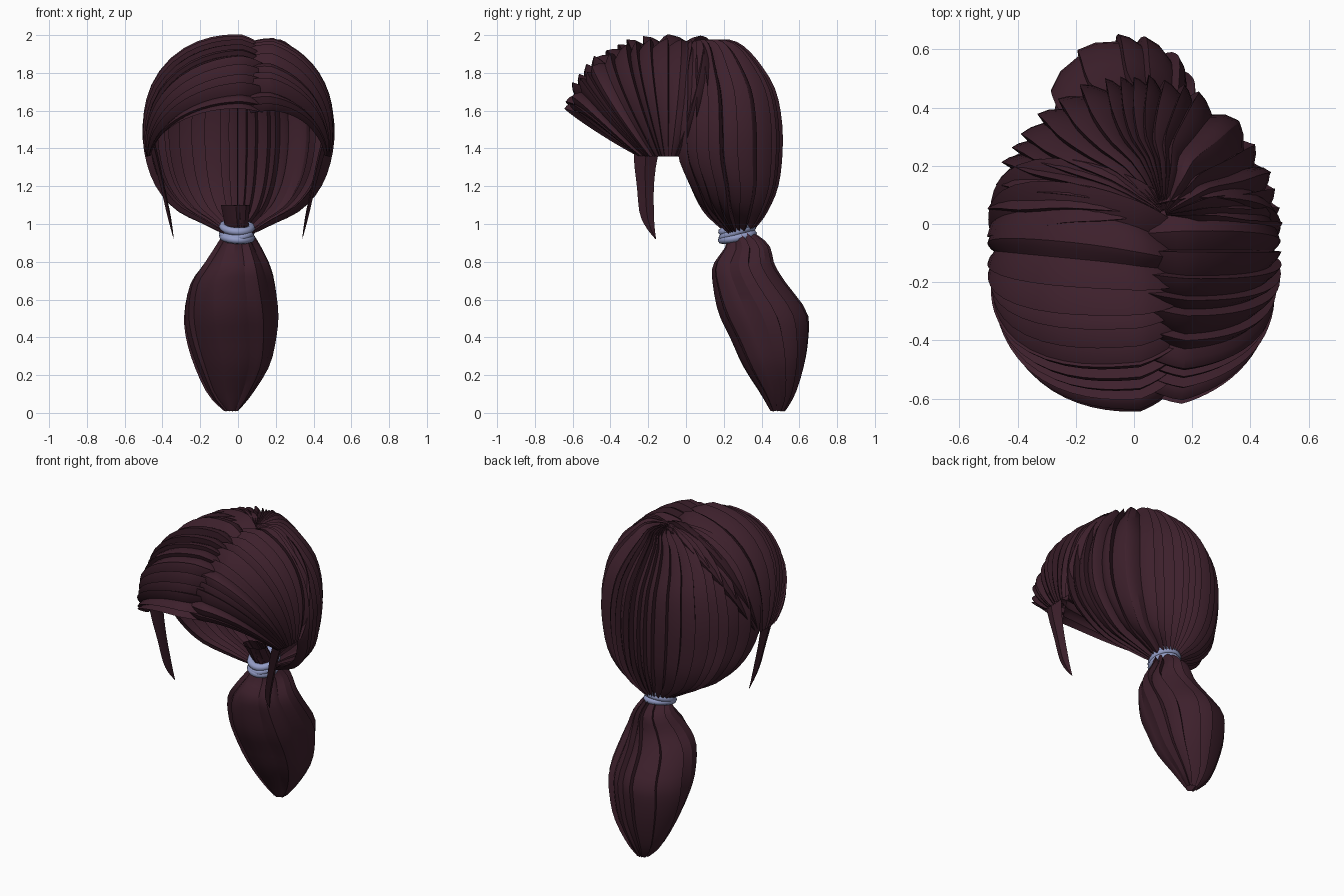
import bpy, bmesh, math, random
from mathutils import Vector

random.seed(4)
cube = bpy.data.objects.get("Cube")
if cube:
    bpy.data.objects.remove(cube)


def material(name, rgb):
    m = bpy.data.materials.new(name)
    m.use_nodes = True
    m.diffuse_color = (*rgb, 1)
    bsdf = next(n for n in m.node_tree.nodes if n.type == "BSDF_PRINCIPLED")
    bsdf.inputs["Base Color"].default_value = (*rgb, 1)
    return m


HAIR = material("dark plum hair", (0.047, 0.0145, 0.025))
BAND = material("lavender band", (0.29, 0.33, 0.56))


def finish(name, bm, mat, angle=25):
    mesh = bpy.data.meshes.new(name)
    bm.to_mesh(mesh)
    bm.free()
    mesh.materials.append(mat)
    ob = bpy.data.objects.new(name, mesh)
    bpy.context.collection.objects.link(ob)
    bpy.ops.object.select_all(action="DESELECT")
    ob.select_set(True)
    bpy.context.view_layer.objects.active = ob
    bpy.ops.object.shade_smooth_by_angle(angle=math.radians(angle))
    return ob


def strand_sheet(name, point, count, amp, centre, env, steps=20):
    """Surface point(u, t) split into tilted locks that run along t."""
    cuts = [0]
    for _ in range(count):
        cuts.append(cuts[-1] + random.uniform(0.6, 1.4))
    columns = []
    for a, b in zip(cuts, cuts[1:]):
        size = amp * random.uniform(0.6, 1.2)
        tilt = [-0.5, 0.15, 0.5] if random.random() < 0.75 else [0.5, 0.15, -0.5]
        for f, h in zip((0.0, 0.5, 0.93), tilt):
            columns.append(((a + (b - a) * f) / cuts[-1], h * size))
    columns.append((1.0, -0.5 * amp))
    bm = bmesh.new()
    grid, e, flip = [], 0.004, 0
    for u, h in columns:
        row = []
        for k in range(steps + 1):
            t = k / steps
            p = point(u, t)
            t0 = min(max(t, e), 1 - e)
            du = point(u + e, t0) - point(u - e, t0)
            n = du.cross(point(u, t0 + e) - point(u, t0 - e)).normalized()
            if n.dot(p - centre) < 0:
                n, flip = -n, flip + 1
            row.append(bm.verts.new(p + n * h * env(t)))
        grid.append(row)
    inward = flip > len(columns) * steps / 2
    for a, b in zip(grid, grid[1:]):
        for k in range(steps):
            quad = [a[k], b[k], b[k + 1], a[k + 1]]
            bm.faces.new(quad[::-1] if inward else quad)
    return finish(name, bm, HAIR)


def spline(rows, t):
    """Smooth curve through the rows for t from 0 to 1."""
    x = min(max(t, 0), 1) * (len(rows) - 1)
    i = min(int(x), len(rows) - 2)
    f = x - i
    a, b, c, d = (rows[min(max(j, 0), len(rows) - 1)] for j in range(i - 1, i + 3))
    return [q + 0.5 * f * (r - p + f * (2 * p - 5 * q + 4 * r - s + f * (3 * (q - r) + s - p)))
            for p, q, r, s in zip(a, b, c, d)]


def loft(rows, sweep, twist=0):
    """Rows hold height, centre x, centre y, radius x, radius y."""
    def point(u, t):
        z, cx, cy, rx, ry = spline(rows, t)
        a = u * sweep + twist * t
        return Vector((cx + rx * math.cos(a), cy + ry * math.sin(a), z))
    return point


# Back of the head, gathered into the band
back_rows = [
    (1.95, 0.10, 0.03, 0.01, 0.02), (1.965, 0.06, 0.01, 0.15, 0.20),
    (1.925, 0.015, 0.00, 0.26, 0.30), (1.82, 0.0, -0.03, 0.38, 0.42),
    (1.69, 0.0, -0.04, 0.455, 0.50), (1.52, 0.0, -0.05, 0.49, 0.54),
    (1.35, 0.0, -0.04, 0.475, 0.53), (1.20, 0.0, 0.02, 0.42, 0.45),
    (1.085, 0.0, 0.08, 0.32, 0.345), (1.01, 0.0, 0.15, 0.18, 0.23),
    (0.95, 0.0, 0.22, 0.07, 0.11)]
strand_sheet("back_hair", loft(back_rows, math.pi), 24, 0.042, Vector((0, 0.1, 1.5)),
             lambda t: 0.15 + 0.85 * math.sin(math.pi * t) ** 0.6, 26)

# Ponytail, with its gathered root showing above the band
tail_rows = [
    (1.10, -0.015, 0.19, 0.075, 0.05), (1.0, -0.01, 0.25, 0.06, 0.06),
    (0.95, 0.0, 0.28, 0.07, 0.07), (0.88, 0.0, 0.32, 0.11, 0.11),
    (0.78, -0.01, 0.30, 0.17, 0.155), (0.68, -0.03, 0.33, 0.22, 0.185),
    (0.53, -0.035, 0.40, 0.245, 0.225), (0.40, -0.035, 0.435, 0.235, 0.2),
    (0.25, -0.03, 0.46, 0.195, 0.155), (0.10, -0.04, 0.485, 0.115, 0.085),
    (0.01, -0.035, 0.485, 0.035, 0.035)]
strand_sheet("ponytail", loft(tail_rows, math.tau, 0.6), 11, 0.03, Vector((-0.03, 0.4, 0.5)),
             lambda t: 0.25 + 0.75 * math.sin(math.pi * t), 26)

# Swept fringe on each side of the parting, fanning out from the temples
SKULL = Vector((0, -0.07, 1.5))
RADII = Vector((0.49, 0.56, 0.485))


def on_skull(v):
    power = 2.2
    size = sum(abs(c / r) ** power for c, r in zip(v, RADII)) ** (1 / power)
    return v / size


def fringe(side):
    reach = 1.75 if side > 0 else 1.65
    sweep_back = 0.01 if side > 0 else 0.06

    def point(u, t):
        a = 0.2 + reach * u
        # Both sides run a little past the parting so that they overlap
        start = on_skull(Vector((0.1 - side * 0.035, -0.56 * math.cos(a), 0.485 * math.sin(a))))
        end = on_skull(Vector((side * 0.47, -0.19 + 0.22 * u, -0.14)))
        v = start.lerp(end, t)
        arch = math.sin(math.pi * t)
        v.z += 0.07 * arch * (1 - u)
        v.y += sweep_back * arch * u
        groove = 1 - 0.1 * max(0, 1 - 5 * t)
        return SKULL + on_skull(v) * groove * (1.02 - 0.02 * u)
    return point


for side, label in ((1, "left"), (-1, "right")):
    strand_sheet(label + "_fringe", fringe(side), 15, 0.045, SKULL,
                 lambda t: 1 - 0.65 * t * t, 20)

# Thin locks hanging in front of the ears: height, x, y, half depth
lock_rows = [
    (1.45, 0.455, -0.20, 0.075), (1.33, 0.425, -0.215, 0.06), (1.20, 0.395, -0.215, 0.045),
    (1.06, 0.365, -0.208, 0.038), (0.98, 0.35, -0.188, 0.022), (0.92, 0.34, -0.16, 0.002)]
for side, label in ((1, "left"), (-1, "right")):
    bm = bmesh.new()
    rings = []
    for k in range(13):
        z, x, y, w = spline(lock_rows, k / 12)
        ring = [(0, -w), (w * 0.35, 0), (0, w), (-w * 0.15, 0)]
        rings.append([bm.verts.new((side * (x + dx), y + dy, z)) for dx, dy in ring])
    for a, b in zip(rings, rings[1:]):
        for i in range(4):
            j = (i + 1) % 4
            bm.faces.new((a[i], a[j], b[j], b[i]))
    bm.faces.new(rings[0])
    bm.faces.new(rings[-1])
    bmesh.ops.recalc_face_normals(bm, faces=bm.faces)
    finish(label + "_side_lock", bm, HAIR)

# Wound hair band, higher at the back
for i, (z, tilt, roll) in enumerate(((0.932, 0.2, 0.06), (0.955, 0.34, -0.08), (0.982, 0.28, 0.06))):
    bpy.ops.mesh.primitive_torus_add(major_segments=28, minor_segments=8, major_radius=0.074,
                                     minor_radius=0.022, location=(-0.005, 0.272, z),
                                     rotation=(tilt, roll, 0))
    ring = bpy.context.object
    ring.name = "hair_band_%d" % (i + 1)
    ring.scale.y = 1.1
    ring.data.materials.append(BAND)
    bpy.ops.object.shade_smooth_by_angle(angle=math.radians(50))
